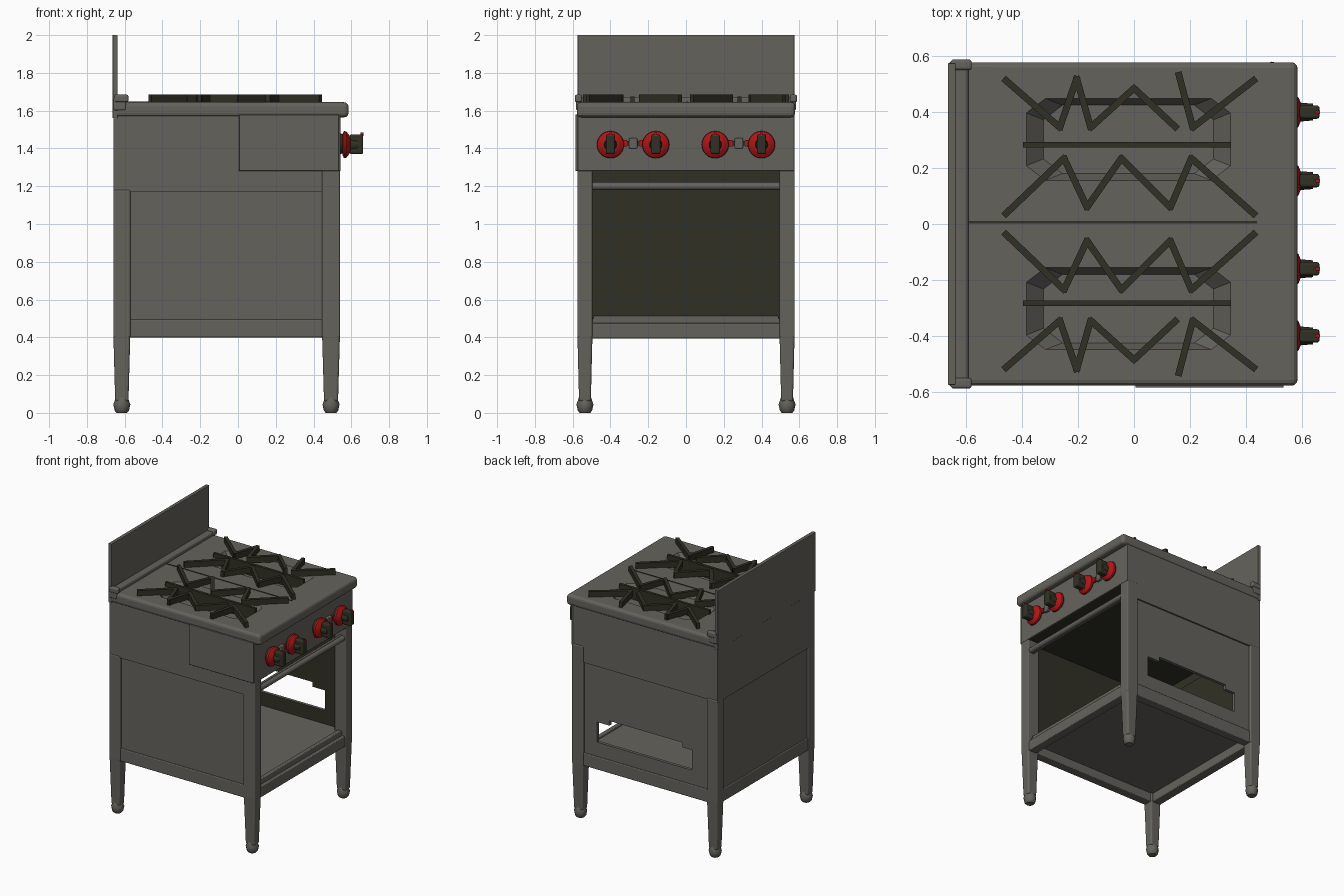
import bpy, bmesh, math
from mathutils import Vector

old = bpy.data.objects.get("Cube")
if old:
    bpy.data.objects.remove(old, do_unlink=True)


def material(name, rgb):
    m = bpy.data.materials.new(name)
    m.use_nodes = True
    m.diffuse_color = (*rgb, 1)
    bsdf = m.node_tree.nodes["Principled BSDF"]
    bsdf.inputs["Base Color"].default_value = (*rgb, 1)
    bsdf.inputs["Roughness"].default_value = 0.6
    return m


STEEL = material("worn grey steel", (0.13, 0.124, 0.108))
IRON = material("dark olive iron", (0.03, 0.03, 0.018))
RED = material("red enamel", (0.42, 0.008, 0.008))


def finish(name, bm, mats, bevel=0, inner=None):
    """Turn a bmesh into an object; faces along 'inner' take the second material."""
    bmesh.ops.recalc_face_normals(bm, faces=bm.faces)
    if inner:
        for f in bm.faces:
            f.material_index = int(f.normal.dot(Vector(inner)) > 0.9)
    me = bpy.data.meshes.new(name)
    bm.to_mesh(me)
    bm.free()
    ob = bpy.data.objects.new(name, me)
    bpy.context.collection.objects.link(ob)
    for m in mats:
        me.materials.append(m)
    if bevel:
        mod = ob.modifiers.new("rounded edges", "BEVEL")
        mod.width, mod.segments = bevel, 3
    return ob


def box(name, x, y, z, mats=(STEEL,), bevel=0, inner=None, taper=1):
    """Box from ranges; the bottom face is scaled by taper about its centre."""
    bm = bmesh.new()
    bmesh.ops.create_cube(bm, size=1)
    for v in bm.verts:
        k = taper if v.co.z < 0 else 1
        v.co = [(a + b) / 2 + c * (b - a) * s
                for (a, b), c, s in zip((x, y, z), v.co, (k, k, 1))]
    return finish(name, bm, mats, bevel, inner)


def lathe(name, profile, loc, mat, axis="Z", sides=24):
    """Stack of rings given as (radius, height) pairs."""
    bm = bmesh.new()
    rings = []
    for r, h in profile:
        ring = []
        for i in range(sides):
            a = math.tau * i / sides
            p = (r * math.cos(a), r * math.sin(a), h)
            if axis == "X":
                p = (p[2], p[0], p[1])
            elif axis == "Y":
                p = (p[1], p[2], p[0])
            ring.append(bm.verts.new(Vector(p) + Vector(loc)))
        rings.append(ring)
    for lo, hi in zip(rings, rings[1:]):
        for i in range(sides):
            j = (i + 1) % sides
            bm.faces.new((lo[i], lo[j], hi[j], hi[i]))
    bm.faces.new(rings[0])
    bm.faces.new(rings[-1])
    ob = finish(name, bm, [mat])
    smooth(ob)
    return ob


def smooth(ob):
    bpy.ops.object.select_all(action="DESELECT")
    ob.select_set(True)
    bpy.context.view_layer.objects.active = ob
    bpy.ops.object.shade_smooth_by_angle(angle=math.radians(35))


def cut(ob, cutter):
    mod = ob.modifiers.new("opening", "BOOLEAN")
    mod.object, mod.solver = cutter, "EXACT"
    cutter.hide_render = True
    cutter.hide_viewport = True
    cutter.hide_set(True)


def bars(name, points, z0=1.64, z1=1.685, w=0.012):
    """Upright iron bars joining successive plan points."""
    bm = bmesh.new()
    for p, q in zip(points, points[1:]):
        p, q = Vector(p), Vector(q)
        d = (q - p).normalized()
        n = Vector((-d.y, d.x)) * w
        p, q = p - d * w * 0.7, q + d * w * 0.7
        base = [bm.verts.new((*c, z0)) for c in (p + n, p - n, q - n, q + n)]
        top = [bm.verts.new((v.co.x, v.co.y, z1)) for v in base]
        bm.faces.new(base)
        bm.faces.new(top)
        for i in range(4):
            j = (i + 1) % 4
            bm.faces.new((base[i], base[j], top[j], top[i]))
    return finish(name, bm, [IRON])


# Control body and the skirts that hang below it
box("control_body", (-0.66, 0.535), (-0.57, 0.57), (1.28, 1.575), (STEEL, IRON), inner=(0, 0, -1))
box("knob_panel", (0.53, 0.542), (-0.575, 0.575), (1.28, 1.575), bevel=0.004)
box("back_skirt", (-0.66, -0.64), (-0.57, 0.57), (1.165, 1.29), (STEEL, IRON), inner=(1, 0, 0))
box("side_cover_plate", (0.005, 0.535), (-0.585, -0.568), (1.28, 1.58), bevel=0.004)

# Hob top with two tapered burner wells
hob = box("hob_top", (-0.655, 0.585), (-0.578, 0.578), (1.565, 1.645), bevel=0.022)
for s, side in ((-1, "right"), (1, "left")):
    y = sorted((s * 0.15, s * 0.455))
    cutter = box(side + "_well_cutter", (-0.4, 0.36), y, (1.585, 1.66), taper=0.8)
    bm = bmesh.new()
    bm.from_mesh(cutter.data)
    upright = [e for e in bm.edges if abs(e.verts[0].co.z - e.verts[1].co.z) > 0.05]
    bmesh.ops.bevel(bm, geom=upright, offset=0.05, segments=1, affect="EDGES")
    bm.to_mesh(cutter.data)
    bm.free()
    cut(hob, cutter)
    hob.modifiers.move(len(hob.modifiers) - 1, 0)
hob.modifiers["rounded edges"].limit_method = "ANGLE"
hob.modifiers["rounded edges"].angle_limit = math.radians(70)
box("hob_centre_seam", (-0.59, 0.44), (0.002, 0.01), (1.64, 1.648), (IRON,))

# Splash guard and rear rail
box("splash_guard", (-0.665, -0.638), (-0.575, 0.575), (1.56, 2.0), bevel=0.004)
box("rear_rail", (-0.66, -0.592), (-0.583, 0.583), (1.6, 1.672), bevel=0.012)
for s, side in ((-1, "right"), (1, "left")):
    box(side + "_rail_end", (-0.655, -0.58), sorted((s * 0.55, s * 0.588)), (1.645, 1.685), bevel=0.01)

# Grates, mirrored about the centre line
outer = [(-0.46, 0.515), (-0.265, 0.345), (-0.205, 0.52), (-0.155, 0.345), (0, 0.485), (0.15, 0.345)]
corner = [(0.16, 0.535), (0.21, 0.345), (0.43, 0.515)]
middle = [(-0.46, 0.035), (-0.25, 0.235), (-0.168, 0.06), (-0.045, 0.235),
          (0.13, 0.06), (0.205, 0.235), (0.43, 0.035)]
for s, side in ((-1, "right"), (1, "left")):
    for part, pts in (("outer", outer), ("corner", corner), ("middle", middle)):
        bars(f"{side}_{part}_grate", [(x, s * y) for x, y in pts])
    bars(side + "_burner_bar", [(-0.39, s * 0.283), (0.34, s * 0.283)], z0=1.59, z1=1.675, w=0.01)

# Legs with turned feet
for x0, x1, end in ((-0.66, -0.57, "back"), (0.445, 0.54, "front")):
    for s, side in ((-1, "right"), (1, "left")):
        y = sorted((s * 0.495, s * 0.575))
        top = 1.18 if end == "back" else 1.29
        box(f"{end}_{side}_leg_post", (x0, x1), y, (0.4, top), bevel=0.008)
        box(f"{end}_{side}_leg", (x0, x1), y, (0.06, 0.42), bevel=0.012, taper=0.78)
        lathe(f"{end}_{side}_foot", [(0.028, 0), (0.038, 0.012), (0.045, 0.045), (0.036, 0.07), (0.03, 0.09)],
              ((x0 + x1) / 2, sum(y) / 2, 0), STEEL, sides=12)

# Side walls, side skirts and lower side rails
for s, side in ((-1, "right"), (1, "left")):
    wall = box(side + "_wall", (-0.62, 0.45), sorted((s * 0.535, s * 0.558)), (0.44, 1.2),
               (STEEL, IRON), inner=(0, -s, 0))
    box(side + "_skirt", (-0.66, 0.535), sorted((s * 0.54, s * 0.57)), (1.17, 1.29),
        (STEEL, IRON), inner=(0, -s, 0))
    box(side + "_lower_rail", (-0.62, 0.5), sorted((s * 0.5, s * 0.567)), (0.4, 0.495), bevel=0.006)
    if s > 0:
        # Stepped opening through the left wall
        cut(wall, box("opening_cutter", (-0.44, 0.34), (0.4, 0.7), (0.6, 0.75)))
        cut(wall, box("opening_step_cutter", (-0.36, 0.24), (0.39, 0.71), (0.62, 0.785)))

# Back wall, cross rails and oven floor
box("back_wall", (-0.648, -0.62), (-0.54, 0.54), (0.44, 1.2), (STEEL, IRON), inner=(1, 0, 0))
box("back_lower_rail", (-0.655, -0.585), (-0.52, 0.52), (0.4, 0.495), bevel=0.006)
box("front_lower_rail", (0.465, 0.532), (-0.52, 0.52), (0.395, 0.475), bevel=0.006)
box("oven_floor", (-0.63, 0.51), (-0.54, 0.54), (0.465, 0.5))
box("floor_lip", (0.48, 0.51), (-0.49, 0.49), (0.49, 0.515), bevel=0.006)

# Rod across the oven mouth
lathe("oven_rod", [(0.02, -0.51), (0.02, 0.51)], (0.515, 0, 1.2), STEEL, "Y", 12)
box("rod_strip", (0.49, 0.51), (-0.5, 0.5), (1.18, 1.222), bevel=0.004)

# Control knobs
for i, y in enumerate((-0.4, -0.16, 0.155, 0.4), 1):
    lathe(f"knob_{i}_base", [(0.055, 0), (0.05, 0.02)], (0.54, y, 1.425), IRON, "X")
    lathe(f"knob_{i}_dial", [(0.055, 0), (0.072, 0.008), (0.07, 0.02), (0.05, 0.036), (0.035, 0.042)],
          (0.553, y, 1.42), RED, "X")
    lathe(f"knob_{i}_stem", [(0.034, 0), (0.03, 0.05)], (0.59, y, 1.42), IRON, "X")
    box(f"knob_{i}_grip", (0.592, 0.663), (y - 0.024, y + 0.024), (1.37, 1.475), (IRON,), bevel=0.01)
    box(f"knob_{i}_pointer", (0.648, 0.665), (y - 0.006, y + 0.006), (1.465, 1.485), (RED,))

# Pilot valves linking each pair of knobs
for s, side in ((-1, "right"), (1, "left")):
    y = s * 0.28
    box(side + "_valve", (0.54, 0.565), (y - 0.022, y + 0.022), (1.4, 1.455), bevel=0.006)
    box(side + "_valve_link", (0.54, 0.555), (y - 0.06, y + 0.06), (1.415, 1.44), (IRON,))
    for d in (-1, 1):
        box(f"{side}_valve_tab_{d + 2}", (0.545, 0.56), (y + d * 0.045 - 0.012, y + d * 0.045 + 0.012),
            (1.41, 1.445), (RED,))
